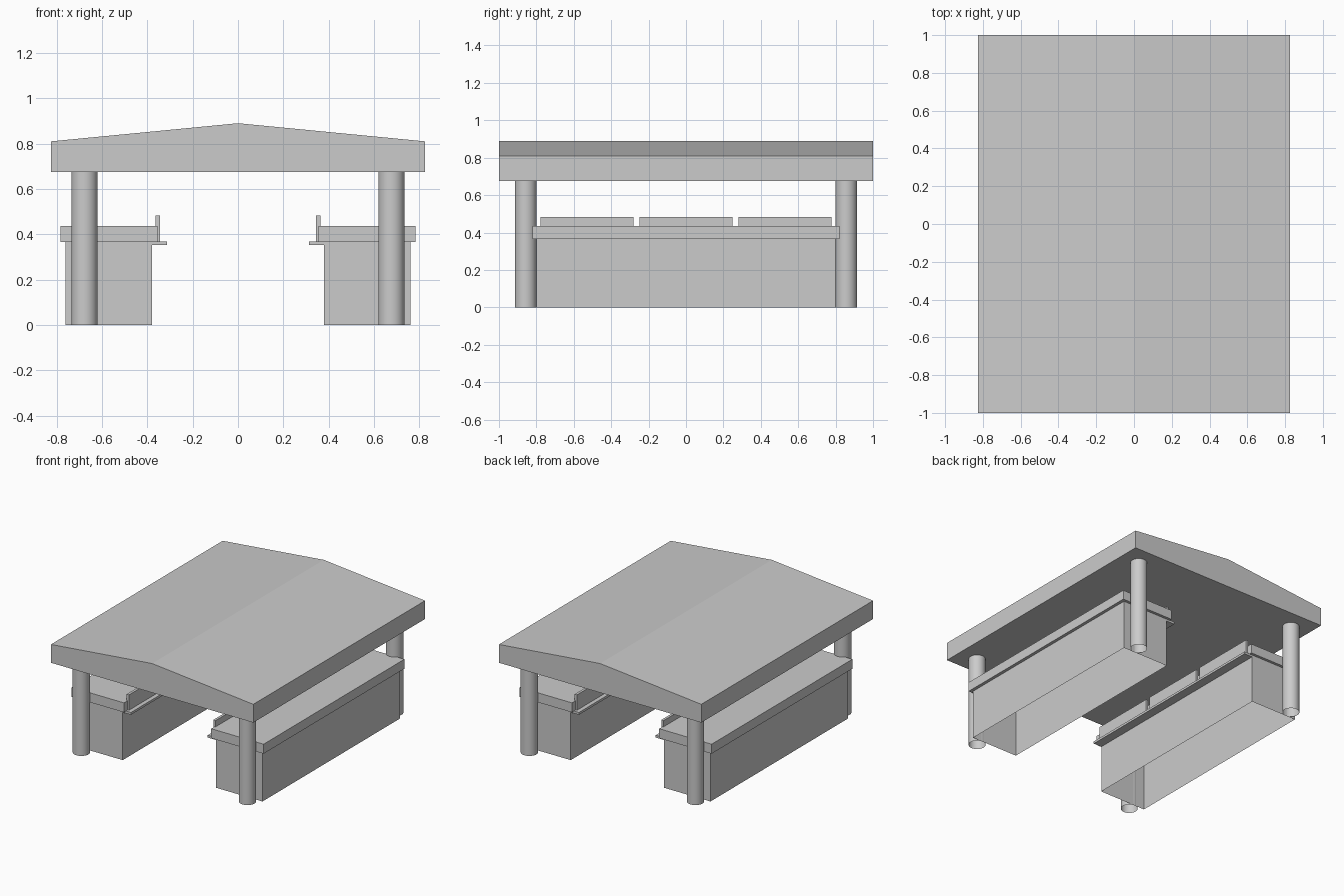
import bpy, bmesh
from mathutils import Matrix

# Remove the default cube
cube = bpy.data.objects.get("Cube")
if cube:
    bpy.data.objects.remove(cube, do_unlink=True)

# Single plain grey for the whole stall
GREY = (0.6, 0.6, 0.6, 1.0)
grey = bpy.data.materials.new("light_grey")
grey.use_nodes = True
grey.diffuse_color = GREY
grey.node_tree.nodes["Principled BSDF"].inputs["Base Color"].default_value = GREY


def add_object(name, bm):
    bmesh.ops.recalc_face_normals(bm, faces=bm.faces)
    mesh = bpy.data.meshes.new(name)
    bm.to_mesh(mesh)
    bm.free()
    mesh.materials.append(grey)
    obj = bpy.data.objects.new(name, mesh)
    bpy.context.collection.objects.link(obj)
    return obj


def box(name, xs, ys, zs, hollow=False):
    """Box between limits; a hollow one has walls only."""
    bm = bmesh.new()
    bmesh.ops.create_cube(bm, size=1)
    for v in bm.verts:
        v.co = [lim[0] if c < 0 else lim[1] for c, lim in zip(v.co, (xs, ys, zs))]
    if hollow:
        bm.normal_update()
        caps = [f for f in bm.faces if abs(f.normal.z) > 0.9]
        bmesh.ops.delete(bm, geom=caps, context="FACES_ONLY")
    return add_object(name, bm)


def post(name, x, y, radius, height):
    """Open-ended round tube."""
    bm = bmesh.new()
    bmesh.ops.create_cone(bm, cap_ends=False, segments=32, radius1=radius,
                          radius2=radius, depth=height,
                          matrix=Matrix.Translation((x, y, height / 2)))
    obj = add_object(name, bm)
    obj.data.shade_smooth()
    return obj


# Roof: low gable profile extruded along y
bm = bmesh.new()
profile = [(-0.825, 0.675), (0.825, 0.675), (0.825, 0.81), (0, 0.89), (-0.825, 0.81)]
gable = bm.faces.new([bm.verts.new((x, -1, z)) for x, z in profile])
ext = bmesh.ops.extrude_face_region(bm, geom=[gable], use_keep_orig=True)
bmesh.ops.translate(bm, vec=(0, 2, 0),
                    verts=[g for g in ext["geom"] if isinstance(g, bmesh.types.BMVert)])
add_object("roof", bm)

for side, sx in (("left", 1), ("right", -1)):
    def span(a, b):
        return sorted((sx * a, sx * b))

    # Corner posts
    for end, sy in (("front", -1), ("back", 1)):
        post(f"{end}_{side}_post", sx * 0.677, sy * 0.857, 0.058, 0.675)

    # Counter: hollow base, worktop and inner ledge
    box(f"{side}_counter_base", span(0.38, 0.76), (-0.8, 0.8), (0, 0.366), hollow=True)
    box(f"{side}_worktop", span(0.356, 0.783), (-0.82, 0.82), (0.366, 0.436))
    box(f"{side}_ledge", span(0.313, 0.382), (-0.8, 0.8), (0.352, 0.369))

    # Three upright panels along the inner edge
    for i in range(3):
        y = (i - 1) * 0.53
        box(f"{side}_panel_{i + 1}", span(0.344, 0.363), (y - 0.248, y + 0.248), (0.369, 0.482))
